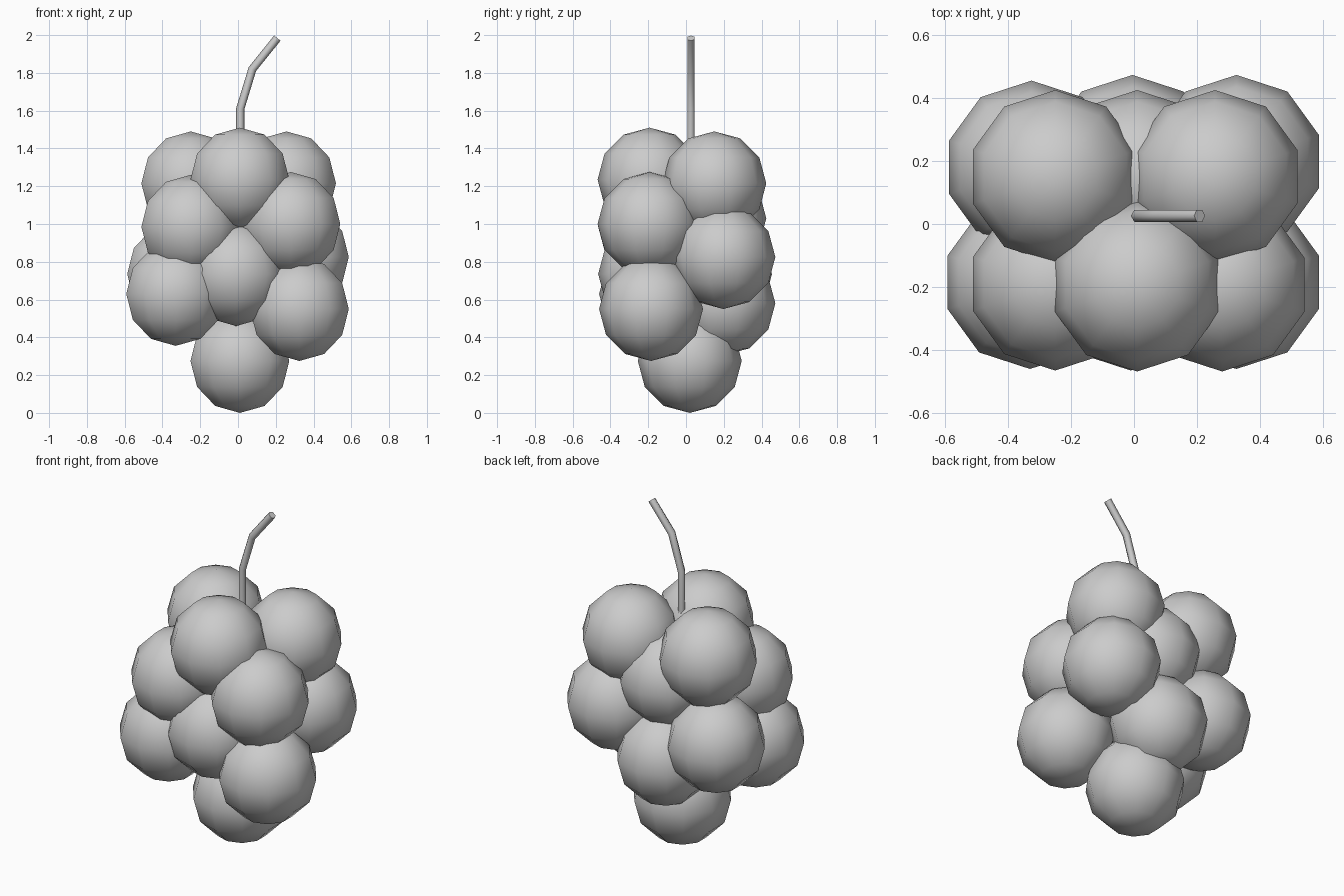
import bpy

if "Cube" in bpy.data.objects:
    bpy.data.objects.remove(bpy.data.objects["Cube"])

R = 0.275

# Berry centres, top of the bunch to the bottom
berries = [
    (0.01, -0.193, 1.235), (-0.25, 0.15, 1.215), (0.257, 0.15, 1.215),
    (0.28, -0.193, 1.0), (-0.25, -0.19, 0.985), (0.01, 0.15, 1.03),
    (0.325, 0.198, 0.825), (-0.325, 0.18, 0.735), (-0.01, -0.19, 0.735),
    (-0.33, -0.185, 0.63), (0.325, -0.185, 0.55), (-0.005, 0.198, 0.58),
    (0.01, 0.02, R),
]

# One low-sided, smooth-shaded berry whose mesh is shared by all
bpy.ops.mesh.primitive_uv_sphere_add(segments=10, ring_count=6, radius=R,
                                     location=berries[0])
first = bpy.context.object
first.name = "berry_01"
bpy.ops.object.shade_smooth()
for i, pos in enumerate(berries[1:], start=2):
    berry = bpy.data.objects.new(f"berry_{i:02d}", first.data)
    berry.location = pos
    bpy.context.collection.objects.link(berry)

# Bent stem swept along a short path
path = [(0.012, 1.25), (0.012, 1.61), (0.076, 1.82), (0.208, 1.984)]
curve = bpy.data.curves.new("stem", 'CURVE')
curve.dimensions = '3D'
curve.bevel_depth = 0.022
curve.bevel_resolution = 1
curve.use_fill_caps = True
spline = curve.splines.new('POLY')
spline.points.add(len(path) - 1)
for point, (x, z) in zip(spline.points, path):
    point.co = (x, 0.026, z, 1)
stem = bpy.data.objects.new("stem", curve)
bpy.context.collection.objects.link(stem)
bpy.ops.object.select_all(action='DESELECT')
stem.select_set(True)
bpy.context.view_layer.objects.active = stem
bpy.ops.object.convert(target='MESH')
bpy.ops.object.shade_smooth_by_angle(angle=1.2)
